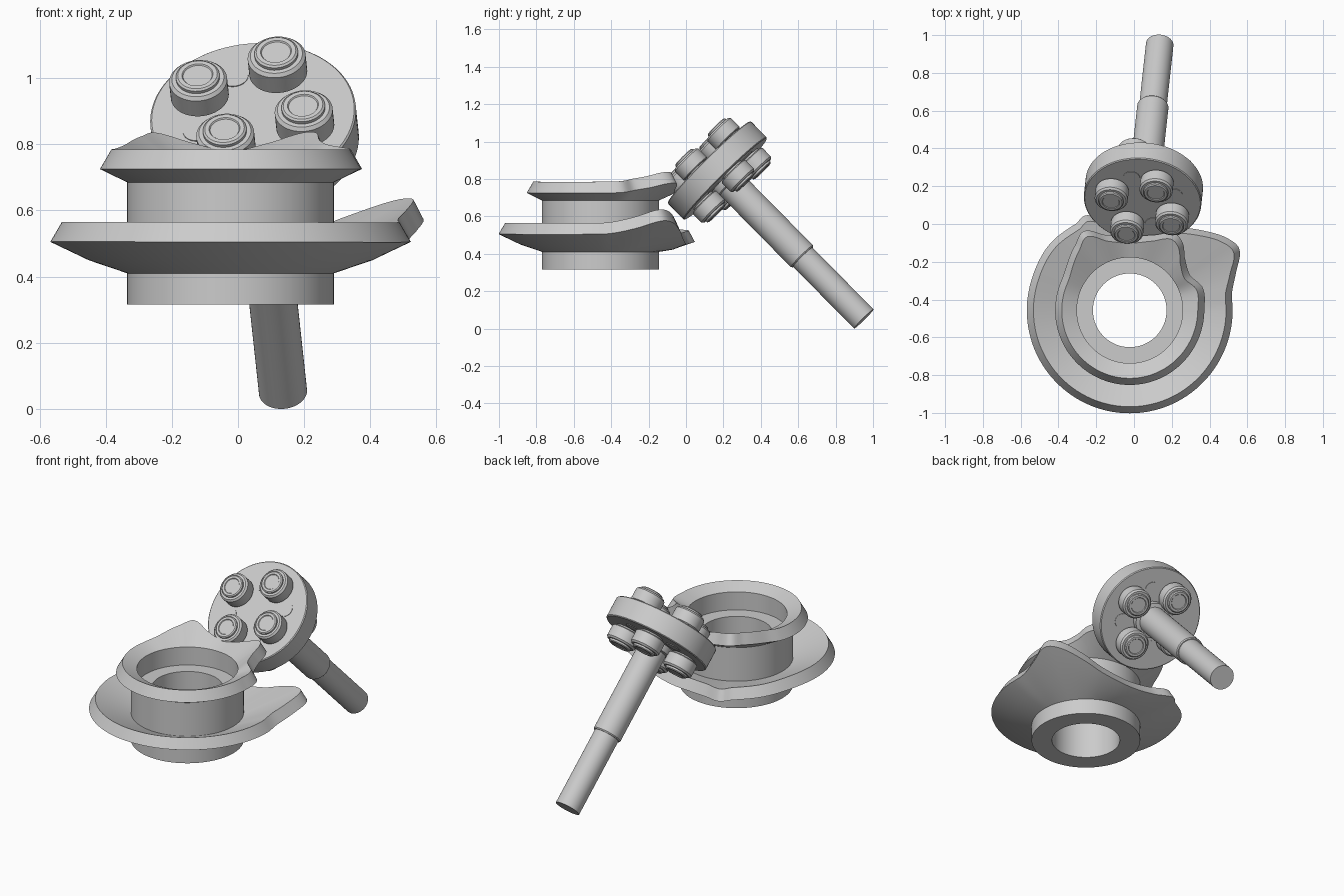
import bpy, bmesh
from math import cos, sin, radians, tau
from mathutils import Vector, Matrix

cube = bpy.data.objects.get("Cube")
if cube:
    bpy.data.objects.remove(cube, do_unlink=True)

steel = bpy.data.materials.new("steel_grey")
steel.use_nodes = True
grey = (0.6, 0.6, 0.6, 1)
steel.diffuse_color = grey
steel.node_tree.nodes["Principled BSDF"].inputs["Base Color"].default_value = grey


def sweep(name, section, matrix, steps=48, closed=False):
    """Revolve section(angle) -> [(radius, height), ...] about local z."""
    bm = bmesh.new()
    rings = []
    for i in range(steps):
        a = tau * i / steps
        rings.append([bm.verts.new((r * cos(a), r * sin(a), h))
                      for r, h in section(a)])
    count = len(rings[0])
    for i, ring in enumerate(rings):
        after = rings[(i + 1) % steps]
        for j in range(count if closed else count - 1):
            k = (j + 1) % count
            bm.faces.new((ring[j], after[j], after[k], ring[k]))
    bmesh.ops.remove_doubles(bm, verts=bm.verts, dist=0.00001)
    bmesh.ops.recalc_face_normals(bm, faces=bm.faces)
    mesh = bpy.data.meshes.new(name)
    bm.to_mesh(mesh)
    bm.free()
    mesh.materials.append(steel)
    obj = bpy.data.objects.new(name, mesh)
    bpy.context.collection.objects.link(obj)
    obj.matrix_world = matrix
    bpy.ops.object.select_all(action='DESELECT')
    obj.select_set(True)
    bpy.context.view_layer.objects.active = obj
    bpy.ops.object.shade_smooth_by_angle(angle=radians(28))
    return obj


def rim_at(points, angle):
    """Smooth periodic interpolation of (degrees, radius, height) points."""
    deg = angle * 360 / tau
    n = len(points)

    def get(i):
        turn, j = divmod(i, n)
        d, r, h = points[j]
        return d + 360 * turn, Vector((r, h))

    i = max(k for k in range(n) if points[k][0] <= deg)
    (d0, p0), (d1, p1), (d2, p2), (d3, p3) = [get(i + k) for k in (-1, 0, 1, 2)]
    span = d2 - d1
    m1 = (p2 - p0) / (d2 - d0) * span
    m2 = (p3 - p1) / (d3 - d1) * span
    t = (deg - d1) / span
    a = t * t * (3 - 2 * t)
    return p1 * (1 - a) + p2 * a + m1 * t * (1 - t) ** 2 - m2 * t * t * (1 - t)


# Cam: hub with two ribs whose rims swing up and out near the turret
LOWER = [(0, .545, .505), (10, .55, .515), (20, .6, .54), (29, .665, .575),
         (36, .645, .57), (48, .57, .525), (60, .51, .48), (75, .47, .455),
         (90, .46, .45), (104, .49, .455), (115, .555, .465), (122, .54, .47),
         (140, .55, .485), (160, .545, .5), (180, .545, .505), (270, .545, .505)]
UPPER = [(0, .395, .725), (17, .405, .728), (30, .37, .74), (43, .4, .755),
         (52, .455, .775), (60, .47, .775), (72, .42, .745), (90, .39, .72),
         (108, .42, .745), (120, .485, .775), (130, .45, .765), (150, .4, .74),
         (165, .395, .727), (180, .395, .725), (270, .395, .725)]
BORE, HUB, RECESS = .195, .3125, .28


def cam_section(a):
    low, up = rim_at(LOWER, a), rim_at(UPPER, a)
    lip = Vector((-.035, .06))
    belly = (low + Vector((HUB, .41))) / 2 - Vector((0, .008))
    return [(BORE, .315), (HUB, .315), (HUB, .41), belly, low, low + lip,
            (HUB, .48), (HUB, .685), up, up + lip, (RECESS, .75),
            (RECESS, .64), (BORE, .64)]


sweep("cam", cam_section, Matrix.Translation((-.0225, -.457, 0)), 180, True)

# Turret frame: local z points out of the front face of the disc
n = -Vector((.077, .7, -.71)).normalized()
u = (Vector((1, 0, 0)) - n * n.x).normalized()
v = n.cross(u)
frame = Matrix((u, v, n)).transposed().to_4x4()
frame.translation = (.05, .168, .845)
HALF, RADIUS = .063, .312


def lathe(name, profile, matrix, steps=48):
    return sweep(name, lambda a: profile, matrix, steps)


lathe("turret_disc", [(0, -HALF), (RADIUS - .005, -HALF), (RADIUS, -HALF + .005),
                      (RADIUS, HALF - .005), (RADIUS - .005, HALF), (0, HALF)],
      frame, 96)

# Stepped output shaft with a collar behind the disc
lathe("shaft", [(0, 0), (.105, 0), (.105, -.1), (.083, -.105), (.083, -.645),
                (.078, -.652), (.073, -.652), (.073, -1.118), (0, -1.118)], frame)

# Rollers alternate between the two faces; pin ends show on the opposite face
ROLLER = [(0, 0), (.068, 0), (.068, .01), (.083, .01), (.088, .015),
          (.088, .08), (.079, .09), (.066, .09), (.066, .1), (.06, .105),
          (.047, .105), (.044, .101), (0, .101)]
PIN = [(0, 0), (.044, 0), (.044, .003), (0, .003)]
flip = Matrix.Rotation(tau / 2, 4, 'X')
for i in range(8):
    a = radians(64 + 45 * i)
    spot = Matrix.Translation((.178 * cos(a), .178 * sin(a), 0))
    face = Matrix.Translation((0, 0, HALF))
    front, back = frame @ spot @ face, frame @ spot @ flip @ face
    if i % 2:
        front, back = back, front
    side = "back" if i % 2 else "front"
    lathe(f"{side}_roller_{i // 2 + 1}", ROLLER, front)
    lathe(f"{side}_pin_end_{i // 2 + 1}", PIN, back, 32)
